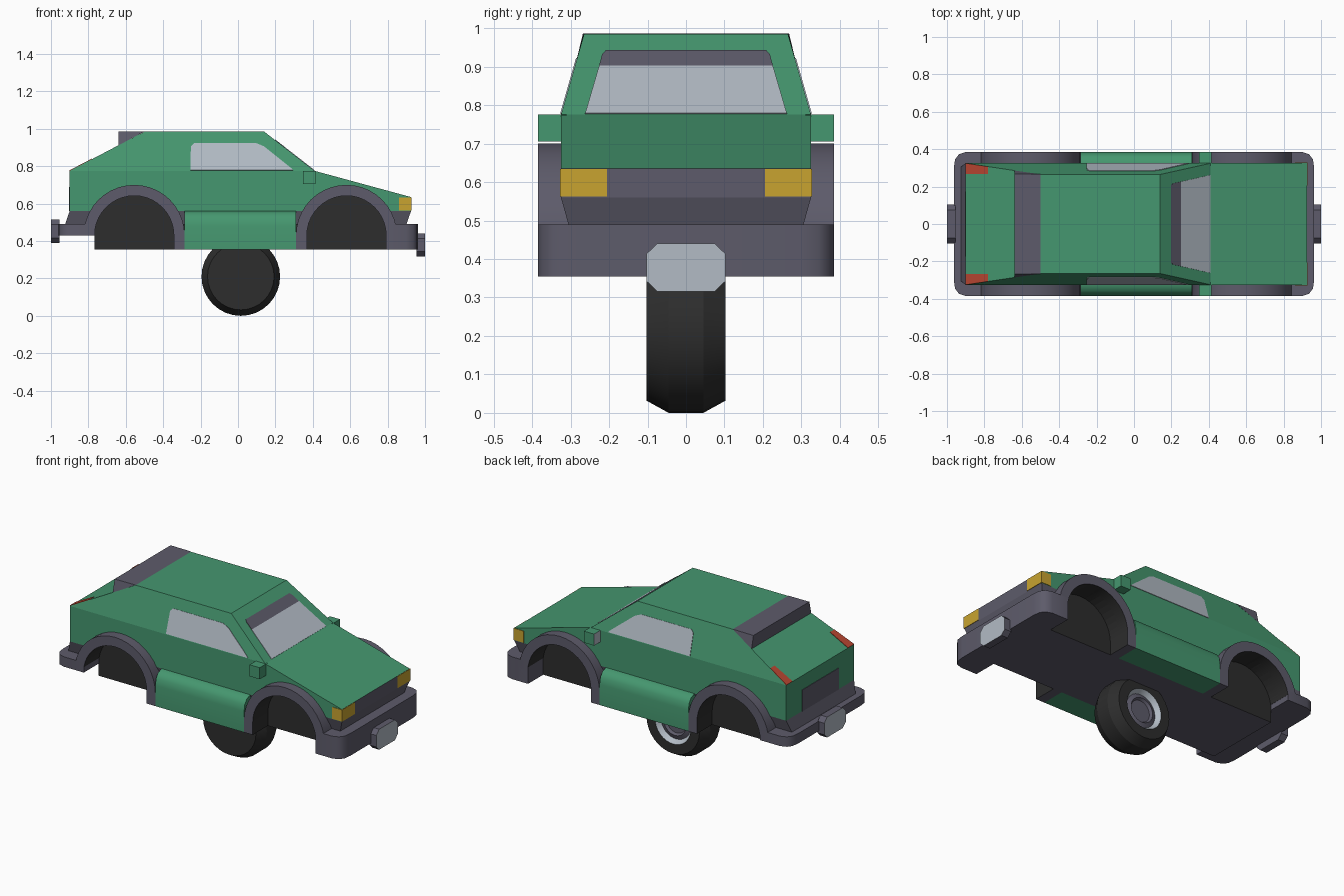
import bpy, bmesh, math
from mathutils import Vector

if "Cube" in bpy.data.objects:
    bpy.data.objects.remove(bpy.data.objects["Cube"])


def material(name, rgb):
    m = bpy.data.materials.new(name)
    m.use_nodes = True
    m.diffuse_color = (*rgb, 1)
    m.node_tree.nodes["Principled BSDF"].inputs["Base Color"].default_value = (*rgb, 1)
    return m


GREEN = material("green paint", (0.06, 0.31, 0.16))
GREY = material("dark grey plastic", (0.11, 0.105, 0.145))
GLASS = material("pale glass", (0.45, 0.50, 0.56))
BLACK = material("black rubber", (0.026, 0.026, 0.026))
YELLOW = material("yellow lamp", (0.58, 0.37, 0.03))
RED = material("red lamp", (0.47, 0.06, 0.03))


def finish(name, bm, mats, rule=None):
    bmesh.ops.recalc_face_normals(bm, faces=bm.faces)
    bm.normal_update()
    if rule:
        for f in bm.faces:
            f.material_index = int(rule(f))
    me = bpy.data.meshes.new(name)
    bm.to_mesh(me)
    bm.free()
    for m in mats:
        me.materials.append(m)
    ob = bpy.data.objects.new(name, me)
    bpy.context.collection.objects.link(ob)
    return ob


def loft(name, ring_a, ring_b, mats, rule=None):
    """Closed solid between two matching rings of points."""
    bm = bmesh.new()
    a = [bm.verts.new(p) for p in ring_a]
    b = [bm.verts.new(p) for p in ring_b]
    bm.faces.new(a)
    bm.faces.new(b)
    for i in range(len(a)):
        j = (i + 1) % len(a)
        bm.faces.new((a[i], a[j], b[j], b[i]))
    return finish(name, bm, mats, rule)


def prism(name, pts, axis, lo, hi, mats, rule=None):
    """Extrude a 2D outline along one axis."""
    def put(p, d):
        q = list(p)
        q.insert(axis, d)
        return q
    return loft(name, [put(p, lo) for p in pts], [put(p, hi) for p in pts], mats, rule)


def rect(x0, x1, w, z):
    return [(x0, -w, z), (x1, -w, z), (x1, w, z), (x0, w, z)]


def box(name, x, y, z, mats, rule=None):
    return prism(name, [(x[0], y[0]), (x[1], y[0]), (x[1], y[1]), (x[0], y[1])],
                 2, z[0], z[1], mats, rule)


def panel(name, pts, out, mat):
    """Thin painted plate, lifted slightly along the outward direction."""
    d = Vector(out).normalized()
    return loft(name, [Vector(p) - d * 0.002 for p in pts],
                [Vector(p) + d * 0.003 for p in pts], [mat])


def smooth(ob, angle=35):
    bpy.ops.object.select_all(action="DESELECT")
    ob.select_set(True)
    bpy.context.view_layer.objects.active = ob
    bpy.ops.object.shade_smooth_by_angle(angle=math.radians(angle))


FLOOR, SKIRT, BELT, ROOF = 0.355, 0.56, 0.775, 0.985
SIDE, TOP, OUT, INNER = 0.325, 0.265, 0.385, 0.24
AXLES = {"rear": -0.555, "front": 0.58}
HUB_Z, R_IN, R_OUT = 0.43, 0.212, 0.27


def arc(cx, r, n=20):
    return [(cx + r * math.cos(math.pi * i / n), HUB_Z + r * math.sin(math.pi * i / n))
            for i in range(n + 1)]


# Body shell and lower skirt, with wheel wells cut out
body = prism("body", [(-0.9, SKIRT), (-0.9, BELT), (0.41, BELT), (0.925, 0.635), (0.925, SKIRT)],
             1, -SIDE, SIDE, [GREEN, GREY, BLACK], lambda f: f.normal.x > 0.9)
skirt = loft("lower_skirt", rect(-0.925, 0.9, 0.305, 0.488), rect(-0.9, 0.925, SIDE, SKIRT),
             [GREY, BLACK])
for cx in AXLES.values():
    for s in (-1, 1):
        outline = [(cx + R_IN, 0.2)] + arc(cx, R_IN) + [(cx - R_IN, 0.2)]
        cutter = prism("well_cutter", outline, 1, s * INNER, s * 0.5, [BLACK])
        cutter.hide_render = True
        for ob in (body, skirt):
            mod = ob.modifiers.new("well", "BOOLEAN")
            mod.object = cutter
            mod.solver = "EXACT"
            mod.material_mode = "TRANSFER"
            bpy.context.view_layer.objects.active = ob
            bpy.ops.object.modifier_apply(modifier=mod.name)
        bpy.data.objects.remove(cutter)

# Cabin and rear spoiler
loft("cabin", rect(-0.9, 0.41, SIDE, BELT), rect(-0.5, 0.14, TOP, ROOF), [GREEN])
wedge = [(-0.64, 0.286, 0.911), (-0.64, 0.268, ROOF + 0.001), (-0.5, 0.266, ROOF + 0.001)]
loft("spoiler", [(x, -y, z) for x, y, z in wedge], wedge, [GREY])

# Floor pan, with black walls facing the wells
box("floor_pan", (AXLES["rear"] - R_IN, 0.8), (-INNER, INNER), (FLOOR, 0.49),
    [GREY, BLACK], lambda f: abs(f.normal.y) > 0.9)

# Bumpers and their badge plates
for end, sx, inner, lo in (("front", 1, 0.79, FLOOR), ("rear", -1, 0.765, 0.43)):
    half = [(inner, OUT), (0.9, OUT), (0.937, 0.372), (0.957, 0.345), (0.963, 0.3)]
    plan = [(sx * x, y) for x, y in half] + [(sx * x, -y) for x, y in reversed(half)]
    smooth(prism(end + "_bumper", plan, 2, lo, 0.49, [GREY]))
    zc = 0.378 if sx > 0 else 0.452
    octagon = [(y * sy, zc + z * sz) for sy, sz, pts in (
        (1, 1, ((0.103, 0.035), (0.075, 0.062))), (-1, 1, ((0.075, 0.062), (0.103, 0.035))),
        (-1, -1, ((0.103, 0.035), (0.075, 0.062))), (1, -1, ((0.075, 0.062), (0.103, 0.035))))
        for y, z in pts]
    prism(end + "_plate", octagon, 0, sx * 0.955, sx, [GREY, GLASS],
          lambda f: f.normal.x * sx > 0.9)

for side, s in (("right", -1), ("left", 1)):
    # Wheel arches: grey flares with black inner surface
    for end, cx in AXLES.items():
        low = HUB_Z if end == "rear" else FLOOR
        outline = ([(cx + R_OUT, FLOOR)] + arc(cx, R_OUT) + [(cx - R_OUT, low), (cx - R_IN, low)]
                   + arc(cx, R_IN)[::-1] + [(cx + R_IN, FLOOR)])
        if end == "rear":
            outline = [p for i, p in enumerate(outline) if i == 0 or p != outline[i - 1]]
            k = len(arc(cx, R_OUT))
            del outline[k + 1:k + 3]

        def lining(f, cx=cx):
            c = f.calc_center_median()
            return (abs(f.normal.y) < 0.5 and f.normal.z > -2
                    and math.hypot(c.x - cx, max(c.z - HUB_Z, 0)) < R_IN + 0.01)
        smooth(prism(f"{end}_{side}_arch", outline, 1, s * INNER, s * OUT, [GREY, BLACK], lining))

    # Side sills
    sill = [(INNER, FLOOR), (OUT, FLOOR), (OUT, 0.48), (0.378, 0.52), (0.358, 0.548),
            (SIDE, SKIRT), (INNER, SKIRT)]
    smooth(prism(side + "_sill", [(s * y, z) for y, z in sill], 0,
                 AXLES["rear"] + R_OUT, AXLES["front"] - R_OUT, [GREEN]))

    # Door mirrors with glass facing back
    box(side + "_mirror", (0.347, 0.415), (s * 0.31, s * OUT), (0.705, BELT),
        [GREEN, GLASS], lambda f: f.normal.x < -0.9)

    # Side windows on the leaning cabin wall
    lean = (SIDE - TOP) / (ROOF - BELT)
    outline = [(-0.255, 0.778), (0.295, 0.778), (0.28, 0.793), (0.14, 0.905), (0.1, 0.922),
               (-0.235, 0.922), (-0.252, 0.905)]
    panel(side + "_window", [(x, s * (SIDE - (z - BELT) * lean), z) for x, z in outline],
          (0, s, lean), GLASS)

    # Headlamps and tail lamps
    box(side + "_headlamp", (0.86, 0.928), (s * 0.205, s * 0.328), (0.563, 0.634), [YELLOW])
    slope = (ROOF - BELT) / 0.4
    panel(side + "_tail_lamp", [(x, s * y, BELT + (x + 0.9) * slope) for x, y in
          ((-0.9, 0.266), (-0.9, SIDE), (-0.78, 0.307), (-0.78, 0.266))], (-slope, 0, 1), RED)

# Windscreen with a dark band along its top
rake = 0.27 / (ROOF - BELT)


def screen(name, rows, mat):
    pts = [(w, z) for w, z in rows] + [(-w, z) for w, z in reversed(rows)]
    panel(name, [(0.41 - (z - BELT) * rake, w, z) for w, z in pts], (1, 0, rake), mat)


screen("windscreen", [(0.262, 0.777), (0.226, 0.9)], GLASS)
screen("windscreen_band", [(0.226, 0.9), (0.218, 0.93), (0.208, 0.941)], GREY)

# Dark panel on the tail
panel("tail_panel", [(-0.9, -0.175, SKIRT), (-0.9, 0.175, SKIRT), (-0.9, 0.175, 0.69),
                     (-0.9, -0.175, 0.69)], (-1, 0, 0), GREY)

# Single wheel: turned profile of (radius, y), hub on the back face
profile = [(0, -0.103), (0.178, -0.103), (0.21, -0.045), (0.21, 0.045), (0.178, 0.103),
           (0.12, 0.103), (0.1, 0.075), (0.075, 0.085), (0.065, 0.07), (0, 0.07)]
bm = bmesh.new()
verts = [bm.verts.new((r, y, 0)) for r, y in profile]
edges = [bm.edges.new(pair) for pair in zip(verts, verts[1:])]
bmesh.ops.spin(bm, geom=verts + edges, cent=(0, 0, 0), axis=(0, 1, 0),
               angle=math.tau, steps=32, use_duplicate=False)
bmesh.ops.remove_doubles(bm, verts=bm.verts, dist=0.0005)


def wheel_colour(f):
    c = f.calc_center_median()
    r = math.hypot(c.x, c.z)
    if c.y < 0.06 or r > 0.115:
        return 0
    return 1 if r > 0.1 else 2


wheel = finish("wheel", bm, [BLACK, GLASS, GREY], wheel_colour)
wheel.location = (0.015, 0, 0.21)
smooth(wheel, 25)
